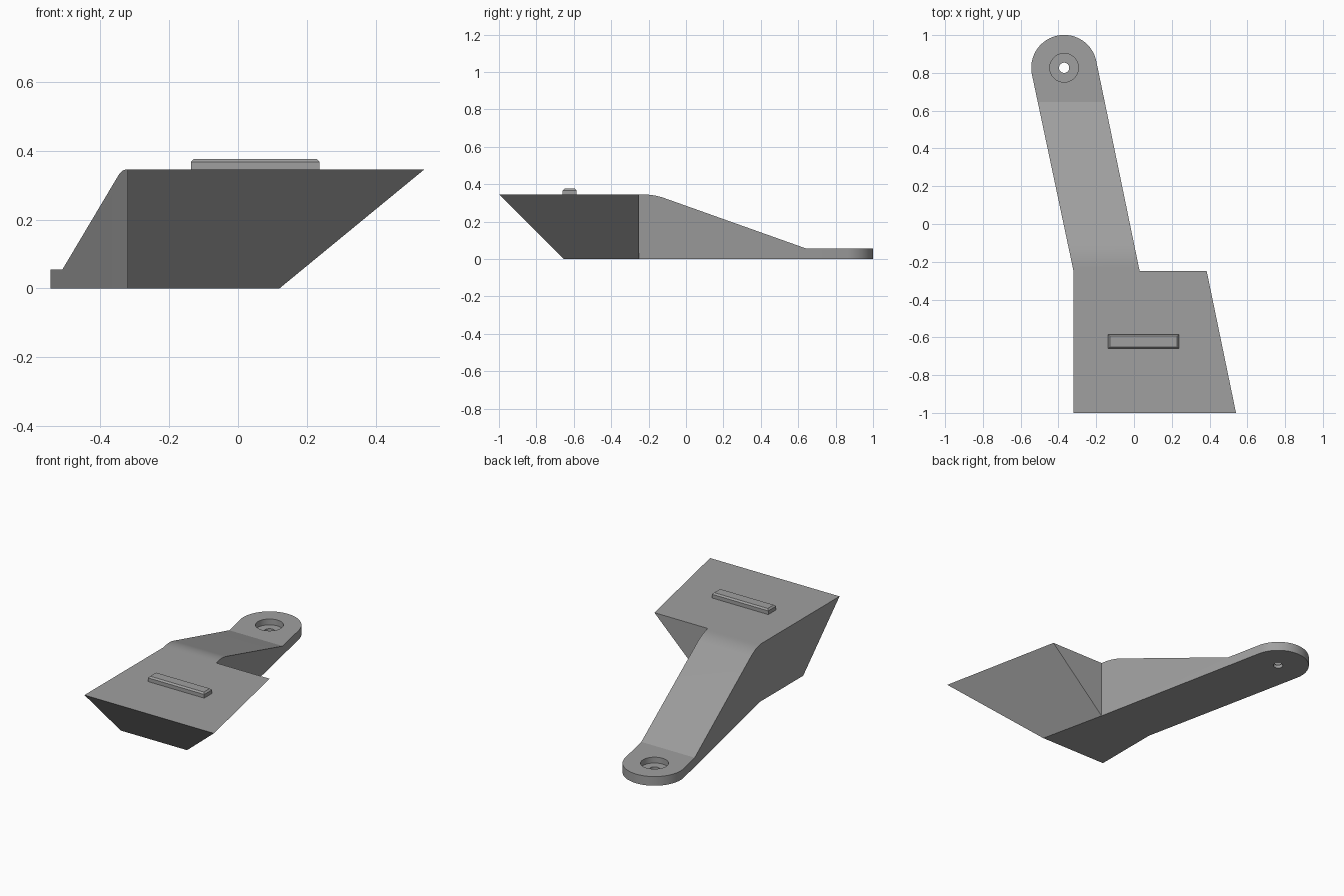
import bpy, bmesh, math
from mathutils import Vector

if "Cube" in bpy.data.objects:
    bpy.data.objects.remove(bpy.data.objects["Cube"])

grey = bpy.data.materials.new("mid grey")
grey.diffuse_color = (0.35, 0.35, 0.35, 1)
grey.use_nodes = True
grey.node_tree.nodes["Principled BSDF"].inputs["Base Color"].default_value = grey.diffuse_color
H, PAD = 0.345, 0.055          # block height, pad thickness
CX, CY, R = -0.37, 0.827, 0.174  # rounded arm end


def add_object(name, bm, smooth=None):
    bmesh.ops.recalc_face_normals(bm, faces=bm.faces)
    me = bpy.data.meshes.new(name)
    bm.to_mesh(me)
    bm.free()
    ob = bpy.data.objects.new(name, me)
    bpy.context.collection.objects.link(ob)
    me.materials.append(grey)
    return ob


def prism(name, pts, offset):
    """Closed outline of 3D points extruded along an offset."""
    bm = bmesh.new()
    face = bm.faces.new([bm.verts.new(p) for p in pts])
    ext = bmesh.ops.extrude_face_region(bm, geom=[face], use_keep_orig=True)
    verts = [g for g in ext["geom"] if isinstance(g, bmesh.types.BMVert)]
    bmesh.ops.translate(bm, vec=Vector(offset), verts=verts)
    return add_object(name, bm)


def cylinder(name, r, z0, z1):
    ring = [(CX + r * math.cos(a), CY + r * math.sin(a), z0)
            for a in (math.tau * i / 48 for i in range(48))]
    return prism(name, ring, (0, 0, z1 - z0))


def boolean(ob, cutter, op):
    cutter.hide_render = True
    m = ob.modifiers.new("cut", "BOOLEAN")
    m.object, m.operation, m.solver = cutter, op, "EXACT"
    bpy.context.view_layer.objects.active = ob
    bpy.ops.object.modifier_apply(modifier=m.name)
    bpy.data.objects.remove(cutter)


# Wedge-shaped head block; its back is open where the arm joins
bm = bmesh.new()
v = [bm.verts.new(p) for p in (
    (-0.32, -1, H), (0.54, -1, H), (0.385, -0.25, H), (0.03, -0.25, H), (-0.32, -0.25, H),
    (-0.32, -0.655, 0), (0.12, -0.655, 0), (0.03, -0.25, 0), (-0.32, -0.25, 0))]
for f in ((0, 1, 2, 3, 4), (0, 5, 6, 1), (1, 6, 7, 2), (2, 7, 3), (5, 8, 7, 6), (0, 4, 8, 5)):
    bm.faces.new([v[i] for i in f])
add_object("head_block", bm)

# Arm: plan outline with a rounded end, trimmed by the sloping side profile
plan = [(-0.32, -0.25, 0), (0.03, -0.25, 0)]
for i in range(41):
    a = math.radians(12 + 180 * i / 40)
    plan.append((CX + R * math.cos(a), CY + R * math.sin(a), 0))
arm = prism("arm", plan, (0, 0, H))

p0, p1, p2 = Vector((-0.23, H)), Vector((-0.17, H)), Vector((-0.113, H - 0.0204))
side = [(-0.5, -0.1), (-0.5, H)]
for i in range(9):                       # soft bend at the top of the slope
    t = i / 8
    side.append(tuple(p0 * (1 - t) ** 2 + p1 * 2 * t * (1 - t) + p2 * t * t))
side += [(0.645, PAD), (1.2, PAD), (1.2, -0.1)]
boolean(arm, prism("side_trim", [(-1, y, z) for y, z in side], (2, 0, 0)), "INTERSECT")

# Counterbored screw hole
boolean(arm, cylinder("counterbore", 0.076, 0.02, 0.2), "DIFFERENCE")
boolean(arm, cylinder("screw_hole", 0.027, -0.1, 0.2), "DIFFERENCE")

# Remove the hidden joint face between arm and head
bm = bmesh.new()
bm.from_mesh(arm.data)
joint = [f for f in bm.faces if all(abs(w.co.y + 0.25) < 1e-4 for w in f.verts)]
bmesh.ops.delete(bm, geom=joint, context="FACES")
bm.to_mesh(arm.data)
bm.free()
bpy.ops.object.select_all(action="DESELECT")
arm.select_set(True)
bpy.context.view_layer.objects.active = arm
bpy.ops.object.shade_smooth_by_angle(angle=math.radians(15))

# Raised rib with chamfered top edges
bm = bmesh.new()
bmesh.ops.create_cube(bm, size=1)
for w in bm.verts:
    w.co = (0.05 + w.co.x * 0.374, -0.622 + w.co.y * 0.074, 0.3575 + w.co.z * 0.037)
top = [e for e in bm.edges if all(w.co.z > 0.37 for w in e.verts)]
bmesh.ops.bevel(bm, geom=top, offset=0.009, segments=1, affect="EDGES")
add_object("top_rib", bm)
